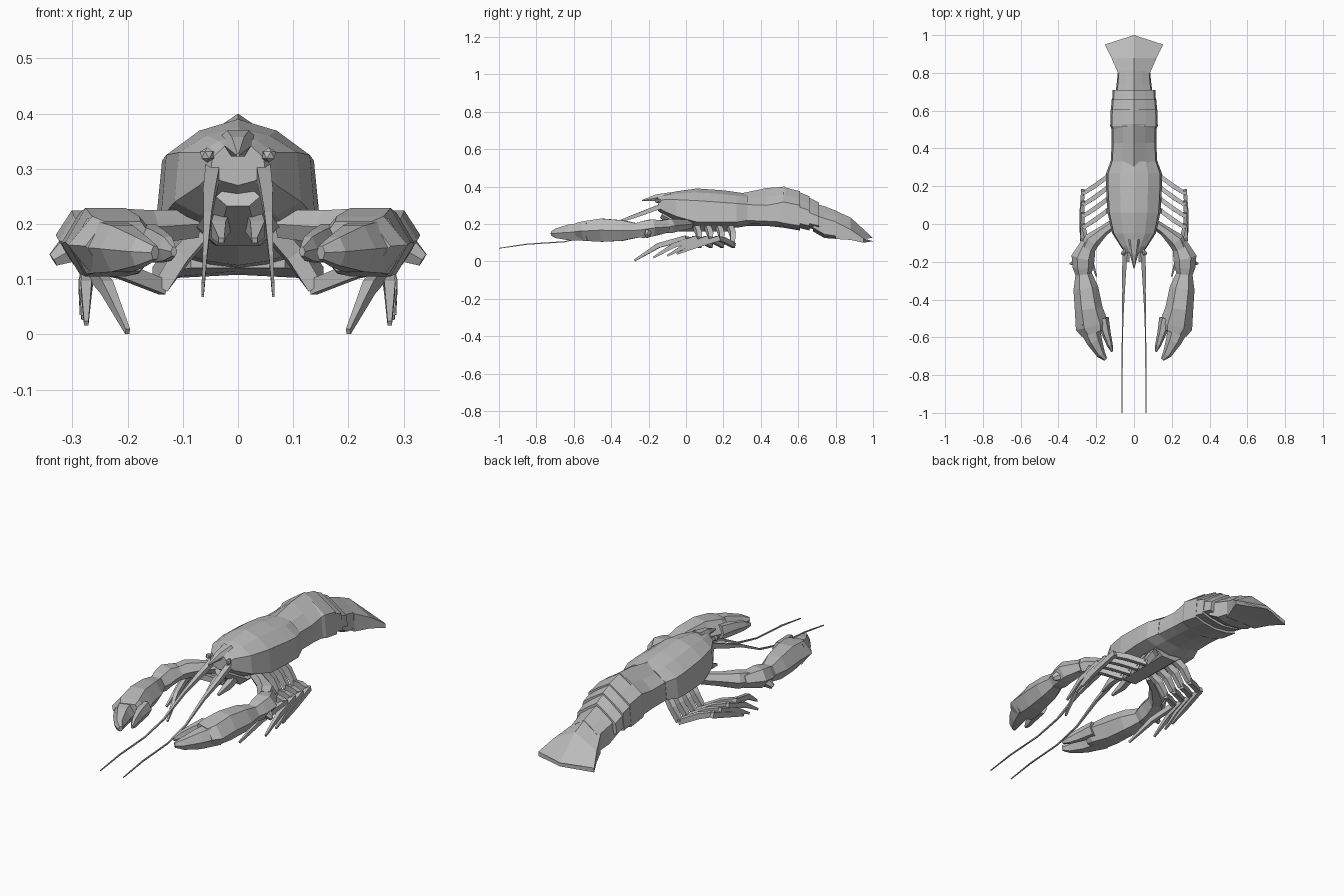
import bpy
import bmesh
from mathutils import Vector

cube = bpy.data.objects.get("Cube")
if cube:
    bpy.data.objects.remove(cube, do_unlink=True)

# One shell colour for the whole animal
shell = bpy.data.materials.new("shell_grey")
shell.use_nodes = True
grey = (0.5, 0.5, 0.5, 1)
shell.diffuse_color = grey
shell.node_tree.nodes["Principled BSDF"].inputs["Base Color"].default_value = grey


def finish(name, bm, mirror=False):
    """Turn a bmesh into a flat shaded object, optionally mirrored left to right."""
    bmesh.ops.recalc_face_normals(bm, faces=bm.faces)
    mesh = bpy.data.meshes.new(name)
    bm.to_mesh(mesh)
    bm.free()
    mesh.materials.append(shell)
    obj = bpy.data.objects.new(name, mesh)
    bpy.context.collection.objects.link(obj)
    if mirror:
        obj.modifiers.new("Mirror", "MIRROR").use_mirror_merge = False
    return obj


def bridge(bm, rings):
    """Skin a list of equal rings of points and close both ends."""
    rows = [[bm.verts.new(p) for p in ring] for ring in rings]
    count = len(rows[0])
    for a, b in zip(rows, rows[1:]):
        for i in range(count):
            j = (i + 1) % count
            bm.faces.new((a[i], a[j], b[j], b[i]))
    bm.faces.new(rows[0])
    bm.faces.new(rows[-1])


def body_ring(y, width, top, shoulder, low, bottom, bulge):
    """Body cross-section: ridge, sloped back, upright flank, shallow keel."""
    mid = shoulder + (top - shoulder) * (0.5 + bulge)
    half = [(width * 0.5, mid), (width * 0.93, shoulder), (width, low),
            (width * 0.6, low + (bottom - low) * 0.6)]
    right = [(x, z) for x, z in half]
    left = [(-x, z) for x, z in reversed(half)]
    return [Vector((x, y, z)) for x, z in [(0, top)] + right + [(0, bottom)] + left]


def body_part(name, rows, bulge=0.0):
    bm = bmesh.new()
    bridge(bm, [body_ring(*row, bulge) for row in rows])
    return finish(name, bm)


# Six-sided limb outline with ridged top and flat flanks
OUTLINE = [(-0.5, 1), (0.5, 1), (1, 0), (0.5, -1), (-0.5, -1), (-1, 0)]
SQUARE = [(-1, 1), (1, 1), (1, -1), (-1, -1)]


def limb(name, path, outline=OUTLINE, mirror=True):
    """Tapered limb along rows of x, y, z, half width, half height."""
    points = [Vector(row[:3]) for row in path]
    rings = []
    for i, row in enumerate(path):
        along = (points[min(i + 1, len(path) - 1)] - points[max(i - 1, 0)]).normalized()
        side = along.cross(Vector((0, 0, 1))).normalized()
        up = side.cross(along)
        rings.append([points[i] + side * u * row[3] + up * v * row[4] for u, v in outline])
    bm = bmesh.new()
    bridge(bm, rings)
    return finish(name, bm, mirror)


# Carapace, narrowing to the face
body_part("carapace", [
    (-.15, .05, .35, .32, .29, .27),
    (-.12, .07, .36, .33, .27, .25),
    (-.05, .115, .375, .33, .24, .2),
    (.06, .14, .39, .325, .21, .18),
    (.2, .148, .38, .315, .21, .18),
    (.27, .147, .37, .31, .21, .18),
    (.33, .125, .362, .305, .22, .19),
], bulge=0.18)

# Rostrum spike between the eyes
limb("rostrum", [(0, -.08, .35, .04, .02), (0, -.16, .34, .022, .018),
                 (0, -.235, .325, .003, .003)], mirror=False)

# Abdomen plates, each flared over the next one
body_part("abdomen_front", [
    (.3, .125, .365, .305, .22, .19),
    (.43, .118, .392, .3, .215, .19),
    (.53, .12, .4, .318, .21, .18)])
plates = [
    (.5, .61, .126, .398, .375),
    (.58, .66, .122, .372, .348),
    (.63, .71, .116, .345, .315),
]
for number, (start, end, width, front_top, rear_top) in enumerate(plates):
    body_part(f"abdomen_plate_{number + 1}", [
        (start, width - .008, front_top - .012, front_top - .085, .21, .18),
        (start + .02, width, front_top, front_top - .08, .205, .18),
        (end, width - .003, rear_top, rear_top - .075, .19, .165)])

# Tail stem and spread fan
body_part("tail_stem", [
    (.68, .1, .31, .25, .18, .16),
    (.74, .092, .295, .23, .145, .125),
    (.81, .085, .268, .21, .135, .12)])
bm = bmesh.new()
fan_rows = [(.8, .085, .27, .21, .12), (.88, .12, .235, .17, .115)]
rings = []
for y, width, top, edge, under in fan_rows:
    rings.append([(0, y, top), (width, y, edge), (width, y, under),
                  (0, y, under), (-width, y, under), (-width, y, edge)])
rings.append([(0, 1, .125), (.155, .95, .122), (.155, .95, .1),
              (0, 1, .108), (-.155, .95, .1), (-.155, .95, .122)])
bridge(bm, rings)
finish("tail_fan", bm)

# Breastplate under the carapace, where the legs attach
limb("breastplate", [(0, -.13, .25, .04, .02), (0, -.03, .195, .075, .035),
                     (0, .26, .19, .08, .03)], mirror=False)

# Eyes on short stalks
bm = bmesh.new()
bmesh.ops.create_icosphere(bm, subdivisions=1, radius=.014)
bmesh.ops.translate(bm, verts=bm.verts, vec=(.056, -.155, .325))
finish("eye", bm, mirror=True)
limb("eye_stalk", [(.04, -.12, .32, .01, .01), (.055, -.15, .325, .008, .008)])

# Long feelers and short mouth feelers
limb("feeler", [(.045, -.12, .3, .013, .013), (.052, -.24, .255, .011, .011),
                (.055, -.35, .215, .007, .007), (.06, -.5, .14, .004, .004),
                (.062, -.65, .105, .003, .003), (.063, -.85, .092, .003, .003),
                (.064, -1, .07, .002, .002)], SQUARE)
limb("mouth_limb", [(.025, -.05, .21, .015, .02), (.035, -.13, .19, .013, .016),
                    (.03, -.2, .17, .005, .005)], SQUARE)

# Claw arm, wrist, palm and two fingers
limb("claw_arm", [(.08, .02, .2, .025, .025), (.16, -.035, .195, .028, .03),
                  (.225, -.09, .19, .045, .038), (.245, -.13, .185, .04, .035)])
limb("claw_wrist", [(.24, -.1, .185, .04, .03), (.27, -.18, .18, .062, .045),
                    (.27, -.23, .17, .055, .045), (.268, -.28, .165, .038, .035)])
limb("wrist_spur", [(.28, -.2, .17, .035, .035), (.335, -.21, .135, .006, .012)])
limb("claw_palm", [(.268, -.26, .165, .042, .038), (.255, -.34, .165, .066, .055),
                   (.24, -.45, .167, .074, .062), (.222, -.54, .162, .088, .052),
                   (.21, -.575, .16, .07, .045)])
limb("outer_finger", [(.245, -.52, .16, .062, .05), (.21, -.62, .155, .042, .042),
                      (.175, -.69, .15, .024, .026), (.15, -.717, .148, .01, .012)])
limb("inner_finger", [(.168, -.5, .165, .035, .035), (.147, -.58, .16, .024, .03),
                      (.128, -.64, .155, .016, .022), (.116, -.675, .15, .006, .008)])

# Four pairs of jointed walking legs
feet = [(.2, -.275, .005), (.275, -.175, .02), (.28, -.1, .03), (.283, -.05, .04)]
for number, (foot_x, foot_y, foot_z) in enumerate(feet):
    root = .07 + .06 * number
    ankle = root - .09
    name = f"walking_leg_{number + 1}"
    limb(name + "_upper", [(.05, root - .02, .2, .014, .016), (.1, root, .145, .014, .016),
                           (.14, root, .085, .011, .014)], SQUARE)
    limb(name + "_middle", [(.135, root + .005, .085, .011, .013),
                            (.21, root - .05, .115, .012, .014),
                            (.272, ankle, .125, .01, .012)], SQUARE)
    limb(name + "_lower", [(.27, ankle + .02, .125, .01, .014),
                           ((.275 + foot_x) / 2, (ankle + foot_y) / 2, .085, .01, .013),
                           (foot_x, foot_y, foot_z, .004, .005)], SQUARE)
